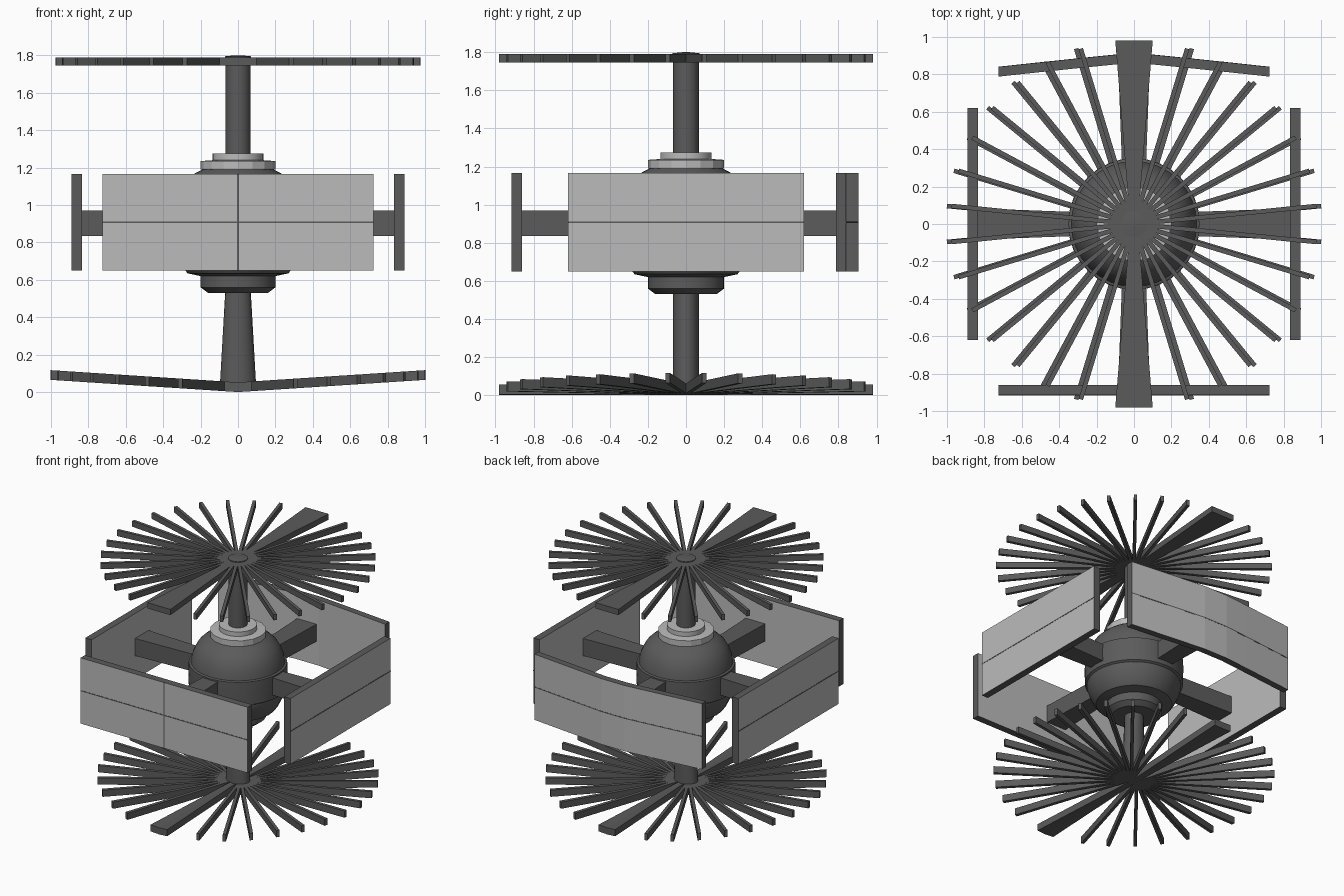
import bpy, bmesh, math
from mathutils import Matrix

if "Cube" in bpy.data.objects:
    bpy.data.objects.remove(bpy.data.objects["Cube"])


def grey(name, v):
    m = bpy.data.materials.new(name)
    m.diffuse_color = (v, v, v, 1)
    m.use_nodes = True
    m.node_tree.nodes["Principled BSDF"].inputs["Base Color"].default_value = m.diffuse_color
    return m


DARK = grey("dark_metal", 0.105)
LIGHT = grey("light_metal", 0.50)


def finish(name, bm, smooth=False, mat=DARK):
    bmesh.ops.recalc_face_normals(bm, faces=bm.faces)
    me = bpy.data.meshes.new(name)
    bm.to_mesh(me)
    bm.free()
    me.materials.append(mat)
    ob = bpy.data.objects.new(name, me)
    bpy.context.collection.objects.link(ob)
    if smooth:
        bpy.context.view_layer.objects.active = ob
        ob.select_set(True)
        bpy.ops.object.shade_smooth_by_angle(angle=math.radians(20))
        ob.select_set(False)
    return ob


def lathe(name, profile, n=32, smooth=True, mat=DARK):
    bm = bmesh.new()
    rings = [[bm.verts.new((r * math.cos(2 * math.pi * i / n),
                            r * math.sin(2 * math.pi * i / n), z))
              for i in range(n)] for r, z in profile]
    for a, b in zip(rings, rings[1:]):
        for i in range(n):
            j = (i + 1) % n
            bm.faces.new((a[i], a[j], b[j], b[i]))
    bm.faces.new(rings[0])
    bm.faces.new(rings[-1])
    return finish(name, bm, smooth, mat)


def prism(bm, outline, z0, z1):
    """Closed outline extruded from z0 to z1; returns its vertices."""
    low = [bm.verts.new((x, y, z0)) for x, y in outline]
    top = [bm.verts.new((x, y, z1)) for x, y in outline]
    n = len(outline)
    bm.faces.new(low[::-1])
    bm.faces.new(top)
    for i in range(n):
        j = (i + 1) % n
        bm.faces.new((low[i], low[j], top[j], top[i]))
    return low + top


# Central body with stepped collars
lathe("core_body", [
    (0.05, 0.53), (0.16, 0.53), (0.20, 0.56), (0.20, 0.62), (0.27, 0.635),
    (0.29, 0.66), (0.315, 0.71), (0.335, 0.77), (0.335, 0.79), (0.35, 0.80),
    (0.352, 0.91), (0.35, 0.98), (0.335, 0.985), (0.325, 1.04), (0.305, 1.085),
    (0.285, 1.12), (0.255, 1.15), (0.23, 1.17), (0.17, 1.20), (0.05, 1.20)])
lathe("lower_collar", [(0.20, 1.19), (0.20, 1.235), (0.13, 1.24)], 16, False, LIGHT)
lathe("upper_collar", [(0.135, 1.20), (0.135, 1.275), (0.06, 1.275)], mat=LIGHT)

# Columns; the lower one flares sideways towards its foot
lathe("upper_column", [(0.067, 1.2), (0.067, 1.78)], 20)
foot = lathe("lower_column", [(0.067, 0.03), (0.067, 0.56)], 20)
for v in foot.data.vertices:
    if v.co.z < 0.1:
        v.co.x *= 1.45
lathe("top_hub", [(0.07, 1.745), (0.07, 1.795), (0.02, 1.80)], 20)


# Spoke wheels: 30 thin blades and two wide tapered blades each
def wheel(name, z, height, wide, lower):
    bm = bmesh.new()
    for i in range(32):
        a = math.radians(11.25 * (i + 0.5))
        if abs(math.cos(a)) < 0.15:
            continue
        vs = prism(bm, [(0, -0.012), (0.98, -0.012), (0.98, 0.012), (0, 0.012)], z, z + height)
        bmesh.ops.rotate(bm, verts=vs, matrix=Matrix.Rotation(a, 3, 'Z'))
        if lower:
            for v in vs:
                v.co.x += math.copysign(0.025, math.cos(a))
    for s in (-1, 1):
        for h in (-1, 1):
            prism(bm, [(0, 0), (0.02 * h, 0), (wide * h, 0.98 * s), (0, 0.98 * s)], z, z + height)
    if lower:
        for v in bm.verts:
            v.co.z += 0.065 * abs(v.co.x)
    finish(name, bm)


wheel("top_wheel", 1.745, 0.045, 0.10, False)
wheel("bottom_wheel", 0.0, 0.052, 0.072, True)

# Four tapered arms carrying the panels
bm = bmesh.new()
for k in range(4):
    vs = prism(bm, [(0.2, -0.06), (0.87, -0.085), (0.87, 0.085), (0.2, 0.06)], 0.835, 0.97)
    bmesh.ops.rotate(bm, verts=vs, matrix=Matrix.Rotation(k * math.pi / 2, 3, 'Z'))
finish("support_arms", bm)


# Shield panels: light sheets with dark rims, flat front and sides, bowed back
def panel(name, outline):
    bm = bmesh.new()
    prism(bm, outline, 0.65, 1.165)
    ob = finish(name, bm)
    ob.data.materials.append(LIGHT)
    for p in ob.data.polygons:
        upright = abs(p.normal.z) < 0.5
        broad = p.area > 0.07
        p.material_index = 1 if upright and broad else 0


panel("front_panel", [(-0.725, -0.915), (0.725, -0.915), (0.725, -0.86), (-0.725, -0.86)])
for side, s in (("left", -1), ("right", 1)):
    panel(side + "_panel",
          [(0.835 * s, -0.62), (0.89 * s, -0.62), (0.89 * s, 0.62), (0.835 * s, 0.62)])
half = [(0.10, 0.905), (0.30, 0.885), (0.52, 0.862), (0.725, 0.84)]
outer = [(-x, y) for x, y in half[::-1]] + half
inner = [(x, y - 0.052) for x, y in outer[::-1]]
panel("back_panel", outer + inner)

# Dark seams across the panel faces
bm = bmesh.new()
for x, y, w, d in ((0, -0.9155, 1.45, 0.002), (-0.8905, 0, 0.002, 1.24), (0.8905, 0, 0.002, 1.24)):
    prism(bm, [(x - w / 2, y - d / 2), (x + w / 2, y - d / 2),
               (x + w / 2, y + d / 2), (x - w / 2, y + d / 2)], 0.904, 0.912)
prism(bm, [(x, y + 0.001) for x, y in outer] + [(x, y - 0.002) for x, y in outer[::-1]], 0.904, 0.912)
prism(bm, [(-0.005, -0.9165), (0.005, -0.9165), (0.005, -0.914), (-0.005, -0.914)], 0.65, 1.165)
finish("panel_seams", bm)
